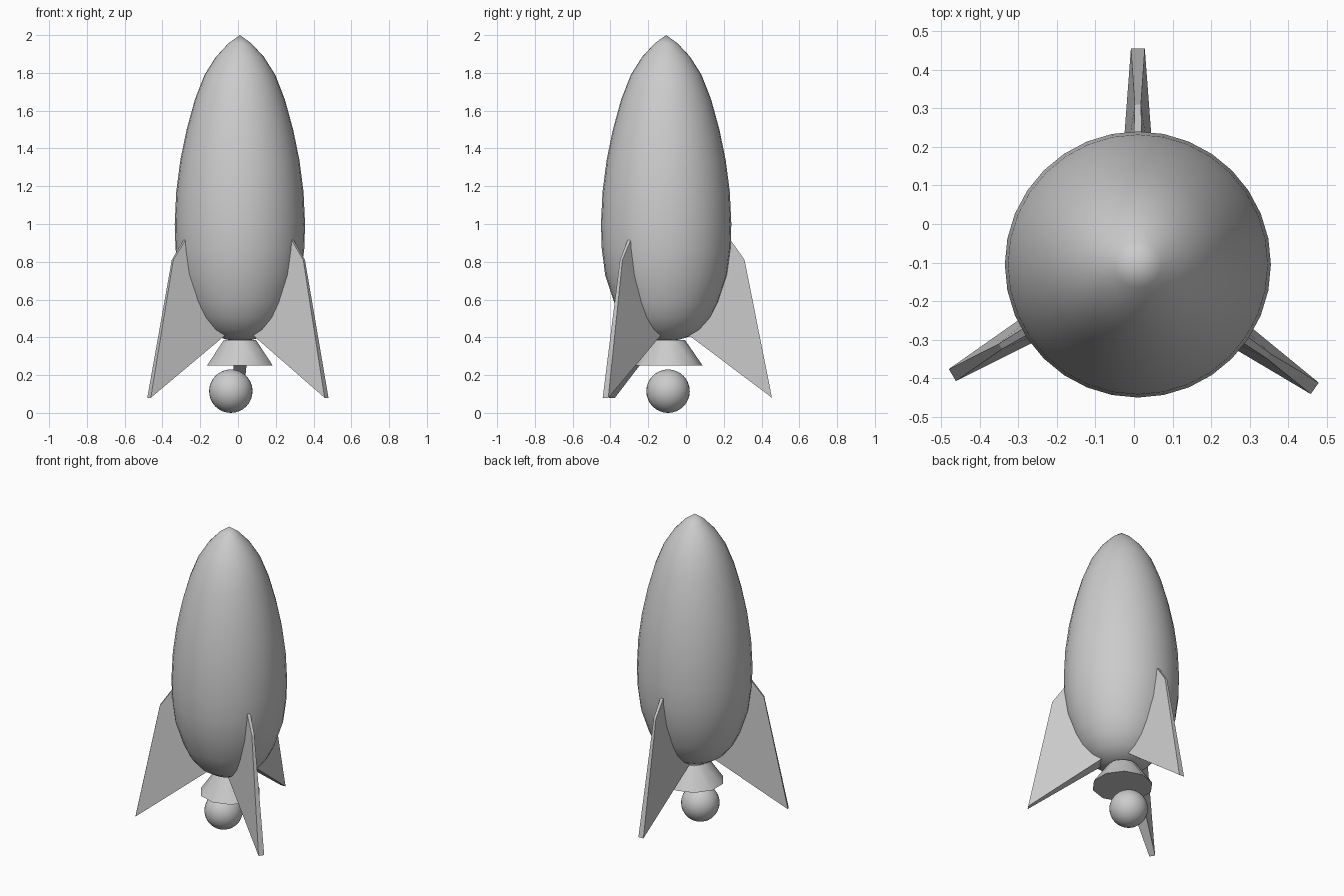
import bpy, bmesh
from math import radians, pi
from mathutils import Matrix, Vector

cube = bpy.data.objects.get("Cube")
if cube:
    bpy.data.objects.remove(cube, do_unlink=True)

AXIS = Vector((0.01, -0.105, 0))

grey = bpy.data.materials.new("plain grey")
grey.use_nodes = True
GREY = (0.6, 0.6, 0.6, 1)
grey.diffuse_color = GREY
grey.node_tree.nodes["Principled BSDF"].inputs["Base Color"].default_value = GREY


def finish(bm, name, location, smooth_angle=None):
    bmesh.ops.recalc_face_normals(bm, faces=bm.faces)
    mesh = bpy.data.meshes.new(name)
    bm.to_mesh(mesh)
    bm.free()
    mesh.materials.append(grey)
    obj = bpy.data.objects.new(name, mesh)
    obj.location = location
    bpy.context.collection.objects.link(obj)
    if smooth_angle:
        bpy.ops.object.select_all(action="DESELECT")
        obj.select_set(True)
        bpy.context.view_layer.objects.active = obj
        bpy.ops.object.shade_smooth_by_angle(angle=radians(smooth_angle))
    return obj


def lathe(profile, steps):
    bm = bmesh.new()
    verts = [bm.verts.new((r, 0, z)) for r, z in profile]
    edges = [bm.edges.new(pair) for pair in zip(verts, verts[1:])]
    bmesh.ops.spin(bm, geom=verts + edges, axis=(0, 0, 1), cent=(0, 0, 0),
                   angle=2 * pi, steps=steps)
    bmesh.ops.remove_doubles(bm, verts=bm.verts, dist=0.0005)
    return bm


# Hull: pointed egg turned around the axis
hull = [(0, 2), (.06, 1.957), (.127, 1.885), (.187, 1.79), (.238, 1.66),
        (.282, 1.5), (.315, 1.34), (.337, 1.17), (.345, 1), (.341, .87),
        (.323, .73), (.275, .585), (.235, .505), (.18, .44), (.125, .405),
        (.07, .388), (0, .38)]
finish(lathe(hull, 32), "hull", AXIS, 60)

# Nozzle: ten-sided closed cone
bm = bmesh.new()
bmesh.ops.create_cone(bm, cap_ends=True, segments=10, radius1=.183,
                      radius2=.09, depth=.135,
                      matrix=Matrix.Rotation(pi / 2, 4, "Z"))
bmesh.ops.rotate(bm, verts=bm.verts, cent=(0, 0, 0),
                 matrix=Matrix.Rotation(pi / 2, 3, "Z"))
finish(bm, "nozzle", AXIS + Vector((0, .01, .318)), 45)

# Exhaust ball under the nozzle
bm = bmesh.new()
bmesh.ops.create_uvsphere(bm, u_segments=32, v_segments=16, radius=.115)
finish(bm, "exhaust_ball", (-.038, -.095, .115), 60)

# Fins: outline of (radius, height, half thickness), thick at the root
outline = [(.25, 1.04, .012), (.34, .917, .01), (.415, .81, .008),
           (.56, .08, .018), (.135, .4, .05), (.05, .46, .055)]


def fin(name, angle):
    bm = bmesh.new()
    sides = [[bm.verts.new((r, s * t, z)) for r, z, t in outline]
             for s in (1, -1)]
    for side in sides:
        # split each side into the root, middle and tip
        a, b, c, d, e, f = side
        for face in ((a, b, e, f), (b, c, e), (c, d, e)):
            bm.faces.new(face)
    left, right = sides
    for i in range(len(outline)):
        j = (i + 1) % len(outline)
        bm.faces.new((left[i], left[j], right[j], right[i]))
    bmesh.ops.rotate(bm, verts=bm.verts, cent=(0, 0, 0),
                     matrix=Matrix.Rotation(radians(angle), 3, "Z"))
    finish(bm, name, AXIS)


for name, angle in (("back_fin", 90), ("right_fin", 210.8), ("left_fin", -35)):
    fin(name, angle)
